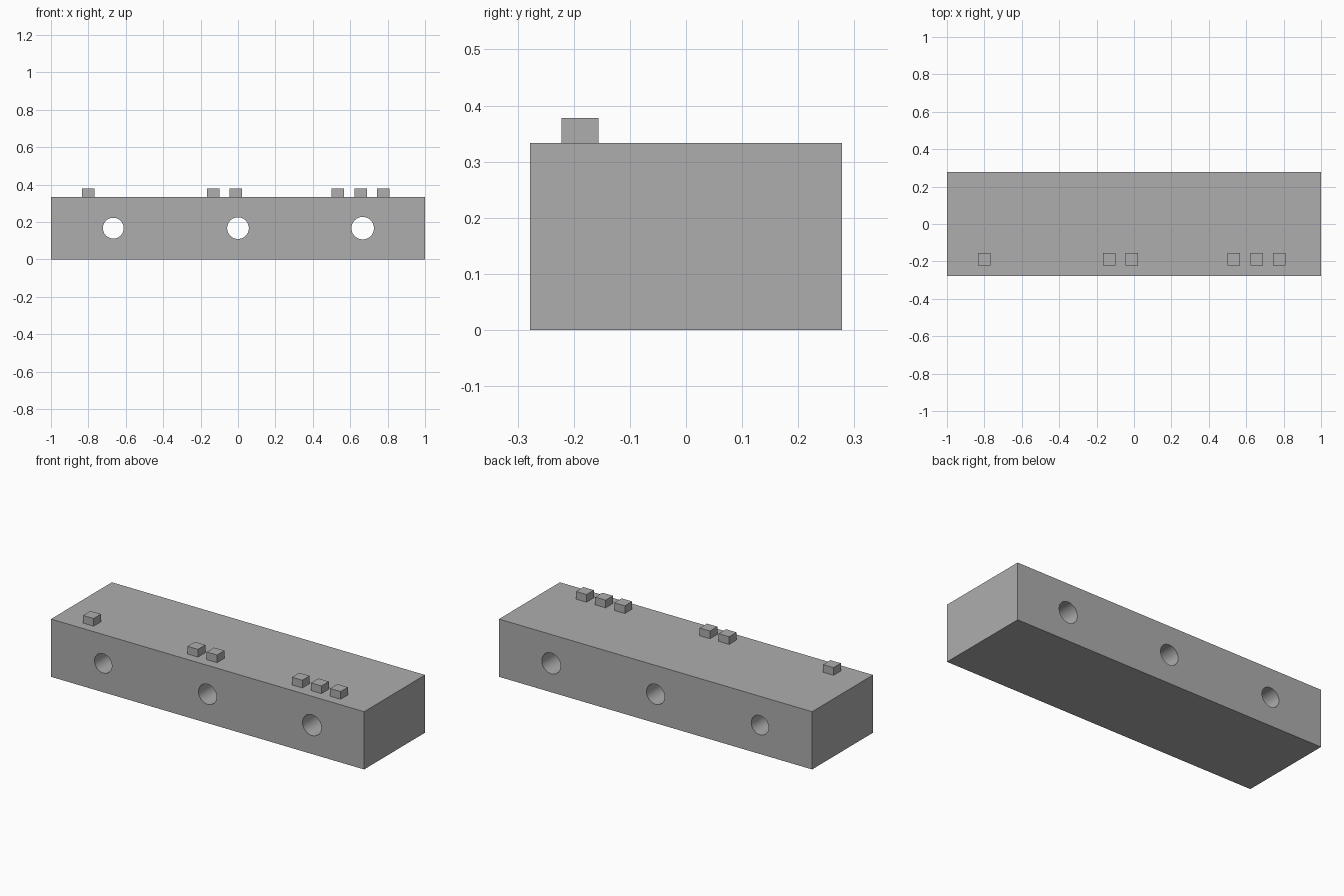
import bpy
import math

cube = bpy.data.objects.get("Cube")
if cube:
    bpy.data.objects.remove(cube, do_unlink=True)

MM = 2 / 180  # one millimetre of the 180 mm long block
LENGTH, DEPTH, HEIGHT = 180 * MM, 50 * MM, 30 * MM
PEG, PEG_HEIGHT, PEG_Y = 6 * MM, 4 * MM, -17 * MM

grey = bpy.data.materials.new("plain grey")
grey.use_nodes = True
colour = (0.42, 0.42, 0.42, 1)
grey.diffuse_color = colour
grey.node_tree.nodes["Principled BSDF"].inputs["Base Color"].default_value = colour


def box(name, size, location):
    bpy.ops.mesh.primitive_cube_add(size=1, location=location)
    obj = bpy.context.object
    obj.name = name
    obj.scale = size
    bpy.ops.object.transform_apply(location=False, rotation=False, scale=True)
    obj.data.materials.append(grey)
    return obj


# Main block
block = box("block", (LENGTH, DEPTH, HEIGHT), (0, 0, HEIGHT / 2))

# Round holes through the block, growing slightly from right to left
holes = [("right", -60, 5.0), ("middle", 0, 5.2), ("left", 60, 5.4)]
cutters = []
for side, x, radius in holes:
    bpy.ops.mesh.primitive_cylinder_add(
        vertices=64, radius=radius * MM, depth=DEPTH * 1.5,
        location=(x * MM, 0, HEIGHT / 2), rotation=(math.pi / 2, 0, 0))
    cutter = bpy.context.object
    cutter.name = side + "_hole_cutter"
    cutter.data.materials.append(grey)
    cutters.append(cutter)
    cut = block.modifiers.new(side + "_hole", "BOOLEAN")
    cut.operation = "DIFFERENCE"
    cut.solver = "EXACT"
    cut.object = cutter

# Cut the holes for good, then drop the cutters
bpy.context.view_layer.objects.active = block
for modifier in list(block.modifiers):
    bpy.ops.object.modifier_apply(modifier=modifier.name)
for cutter in cutters:
    bpy.data.objects.remove(cutter, do_unlink=True)

# Smooth hole walls with sharp edges
bpy.ops.object.select_all(action="DESELECT")
block.select_set(True)
bpy.ops.object.shade_smooth_by_angle(angle=math.radians(30))

# Counting pegs on top: one, two and three beside the holes
pegs = {"right": [-72], "middle": [-12, -1], "left": [48, 59, 70]}
for side, places in pegs.items():
    for number, x in enumerate(places, 1):
        box(f"{side}_peg_{number}", (PEG, PEG, PEG_HEIGHT),
            (x * MM, PEG_Y, HEIGHT + PEG_HEIGHT / 2))
